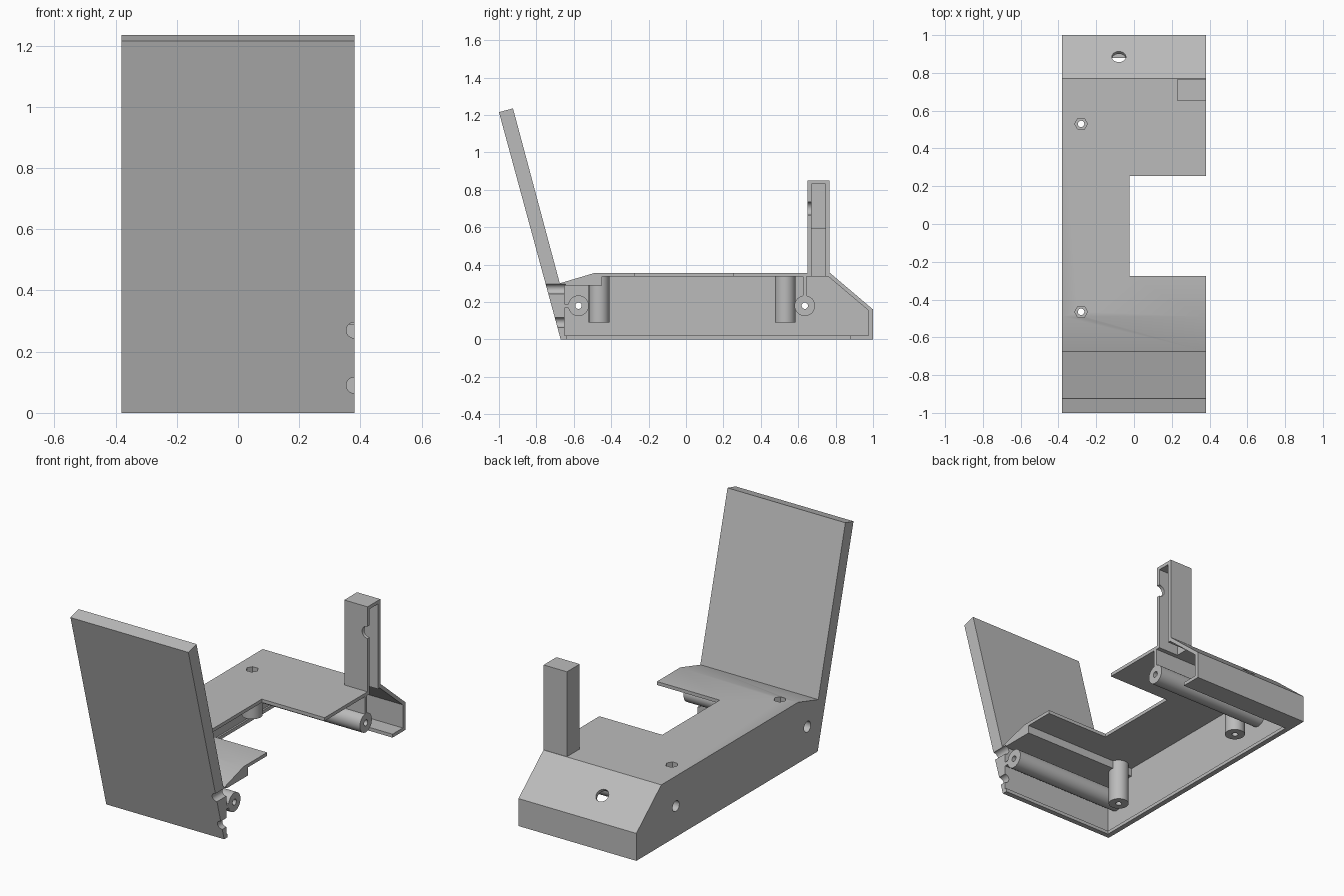
import bpy
import bmesh
import math
from mathutils import Matrix, Vector

if "Cube" in bpy.data.objects:
    bpy.data.objects.remove(bpy.data.objects["Cube"], do_unlink=True)

grey = bpy.data.materials.new("plain grey")
grey.use_nodes = True
COLOUR = (0.5, 0.5, 0.5, 1)
grey.diffuse_color = COLOUR
grey.node_tree.nodes["Principled BSDF"].inputs["Base Color"].default_value = COLOUR

SIDE = 0.38      # half width; the +x side is open
WALL = 0.02


def finish(name, bm):
    bmesh.ops.recalc_face_normals(bm, faces=bm.faces)
    mesh = bpy.data.meshes.new(name)
    bm.to_mesh(mesh)
    bm.free()
    obj = bpy.data.objects.new(name, mesh)
    bpy.context.collection.objects.link(obj)
    return obj


def prism(name, outline, x0, x1):
    """Extrude a (y, z) outline along x."""
    bm = bmesh.new()
    face = bm.faces.new([bm.verts.new((x0, y, z)) for y, z in outline])
    ext = bmesh.ops.extrude_face_region(bm, geom=[face])
    moved = [g for g in ext["geom"] if isinstance(g, bmesh.types.BMVert)]
    bmesh.ops.translate(bm, verts=moved, vec=(x1 - x0, 0, 0))
    return finish(name, bm)


def box(name, x0, x1, y0, y1, z0, z1):
    return prism(name, [(y0, z0), (y1, z0), (y1, z1), (y0, z1)], x0, x1)


def rod(name, start, end, radius, sides=40):
    """Cylinder between two points."""
    a, b = Vector(start), Vector(end)
    turn = Vector((0, 0, 1)).rotation_difference(b - a).to_matrix().to_4x4()
    spin = Matrix.Rotation(math.pi / 2, 4, "Z")
    bm = bmesh.new()
    bmesh.ops.create_cone(bm, cap_ends=True, segments=sides, radius1=radius,
                          radius2=radius, depth=(b - a).length,
                          matrix=Matrix.Translation((a + b) / 2) @ turn @ spin)
    return finish(name, bm)


def cut(targets, cutter):
    """Subtract the cutter from each target, then discard it."""
    cutter.hide_render = True
    for obj in targets:
        mod = obj.modifiers.new("cut", "BOOLEAN")
        mod.operation = "DIFFERENCE"
        mod.solver = "EXACT"
        mod.object = cutter
        bpy.context.view_layer.update()
        graph = bpy.context.evaluated_depsgraph_get()
        mesh = bpy.data.meshes.new_from_object(obj.evaluated_get(graph))
        obj.modifiers.clear()
        obj.data = mesh
    bpy.data.objects.remove(cutter, do_unlink=True)


# Case with its leaning front panel
case = prism("case_with_leaning_panel", [
    (-0.67, 0), (1, 0), (1, 0.16), (0.77, 0.355), (-0.49, 0.355),
    (-0.675, 0.30), (-0.925, 1.235), (-1, 1.215)], -SIDE, SIDE)
cut([case], prism("cavity", [
    (-0.65, WALL), (0.975, WALL), (0.975, 0.155), (0.762, 0.335),
    (-0.45, 0.335), (-0.45, 0.288), (-0.65, 0.288)], WALL - SIDE, 0.5))
cut([case], box("bottom_opening", 0.03 - SIDE, 0.5, -0.64, 0.88, -0.1, 0.05))
cut([case], box("side_notch", -0.025, 0.5, -0.275, 0.255, 0.3, 0.4))

# Hollow post at the open rear corner
post = box("hollow_post", 0.23, SIDE, 0.65, 0.768, 0.355, 0.85)
cut([post, case], box("post_channel_lower", 0.25, 0.5, 0.67, 0.745, 0.3, 0.59))
cut([post], box("post_channel_upper", 0.265, 0.5, 0.67, 0.745, 0.58, 0.83))
cut([post], rod("post_cable_hole", (SIDE, 0.6, 0.7), (SIDE, 0.69, 0.7), 0.035))

# Half-round cable notches in the front panel
for z in (0.09, 0.27):
    cut([case], rod("panel_notch", (SIDE, -0.85, z), (SIDE, -0.645, z), 0.026))

# Round hole through the rear slope
centre, normal = Vector((-0.08, 0.885, 0.257)), Vector((0, 0.195, 0.23)).normalized()
cut([case], rod("slope_hole", centre - normal * 0.06, centre + normal * 0.06, 0.037))

parts = [case, post]

# Long screw bosses across the case, counterbored from the closed side
for label, y in (("front", -0.575), ("rear", 0.635)):
    boss = rod(label + "_cross_boss", (-0.365, y, 0.18), (SIDE, y, 0.18), 0.055)
    cut([boss, case], rod("bore", (-0.5, y, 0.18), (0.5, y, 0.18), 0.017))
    cut([boss, case], rod("head_recess", (-0.5, y, 0.18), (-0.3, y, 0.18), 0.031))
    parts.append(boss)

# Upright pillars with hexagonal nut pockets in the top
for label, y in (("front", -0.465), ("rear", 0.53)):
    pillar = rod(label + "_pillar", (-0.28, y, 0.09), (-0.28, y, 0.345), 0.055)
    cut([pillar, case], rod("bore", (-0.28, y, -0.1), (-0.28, y, 0.5), 0.017))
    cut([pillar, case], rod("nut_pocket", (-0.28, y, 0.27), (-0.28, y, 0.5), 0.034, 6))
    parts.append(pillar)

# Thin webs tying the bosses to the case
parts.append(box("front_boss_web", -0.37, SIDE, -0.655, -0.62, 0.167, 0.19))
parts.append(box("rear_boss_web", -0.37, SIDE, 0.625, 0.645, 0.225, 0.34))

# Material and shading
bpy.ops.object.select_all(action="DESELECT")
for obj in parts:
    obj.data.materials.clear()
    obj.data.materials.append(grey)
    obj.select_set(True)
    bpy.context.view_layer.objects.active = obj
bpy.ops.object.shade_smooth_by_angle(angle=math.radians(30))
